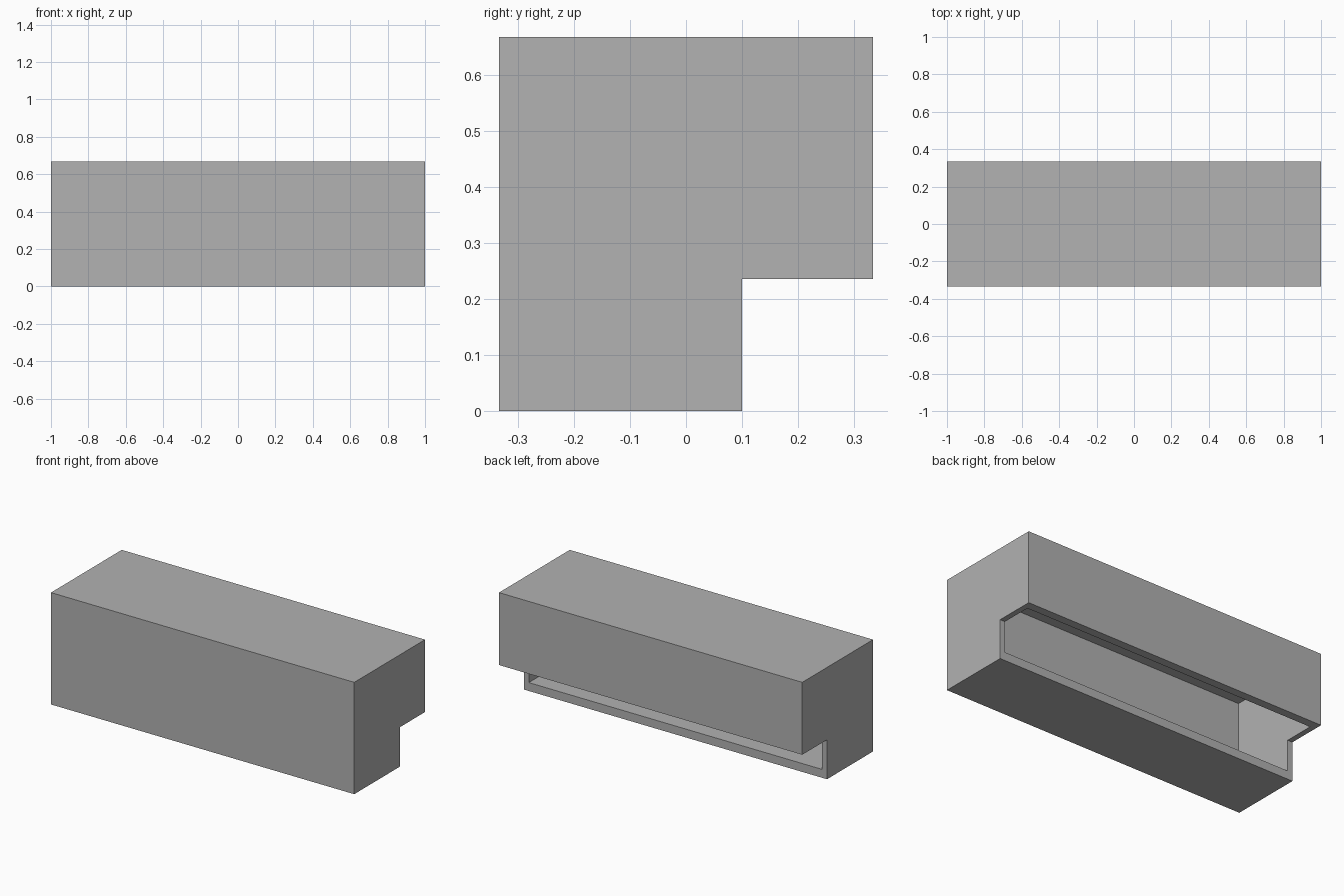
import bpy

cube = bpy.data.objects.get("Cube")
if cube:
    bpy.data.objects.remove(cube, do_unlink=True)

grey = bpy.data.materials.new("plain_grey")
grey.use_nodes = True
colour = (0.445, 0.445, 0.445, 1)
grey.diffuse_color = colour
grey.node_tree.nodes["Principled BSDF"].inputs["Base Color"].default_value = colour


def prism(name, profile, half):
    """Extrude a (y, z) profile along x from -half to half."""
    n = len(profile)
    verts = [(x, y, z) for x in (-half, half) for y, z in profile]
    faces = [tuple(reversed(range(n))), tuple(range(n, 2 * n))]
    faces += [(i, (i + 1) % n, (i + 1) % n + n, i + n) for i in range(n)]
    mesh = bpy.data.meshes.new(name)
    mesh.from_pydata(verts, [], faces)
    mesh.materials.append(grey)
    obj = bpy.data.objects.new(name, mesh)
    bpy.context.collection.objects.link(obj)
    return obj


depth, height = 1 / 3, 2 / 3      # half depth, full height
step_y, step_z = 0.1, 0.235       # notch along the lower back edge
wall, lip = 0.033, 0.05           # thin walls, thicker floor and back wall

# Notched housing
housing = prism("housing", [(-depth, 0), (step_y, 0), (step_y, step_z),
                            (depth, step_z), (depth, height), (-depth, height)], 1)

# Hollow interior, opening into the notch
y0, y1, z0, z1 = -depth + wall, depth - lip, lip, height - wall
cavity = prism("cavity_cutter", [(y0, z0), (y1, z0), (y1, z1), (y0, z1)], 1 - wall)
cavity.hide_render = True
cavity.hide_set(True)

cut = housing.modifiers.new("hollow", "BOOLEAN")
cut.operation = "DIFFERENCE"
cut.solver = "EXACT"
cut.object = cavity
bpy.context.view_layer.objects.active = housing
housing.select_set(True)
bpy.ops.object.modifier_apply(modifier=cut.name)
bpy.data.objects.remove(cavity, do_unlink=True)
